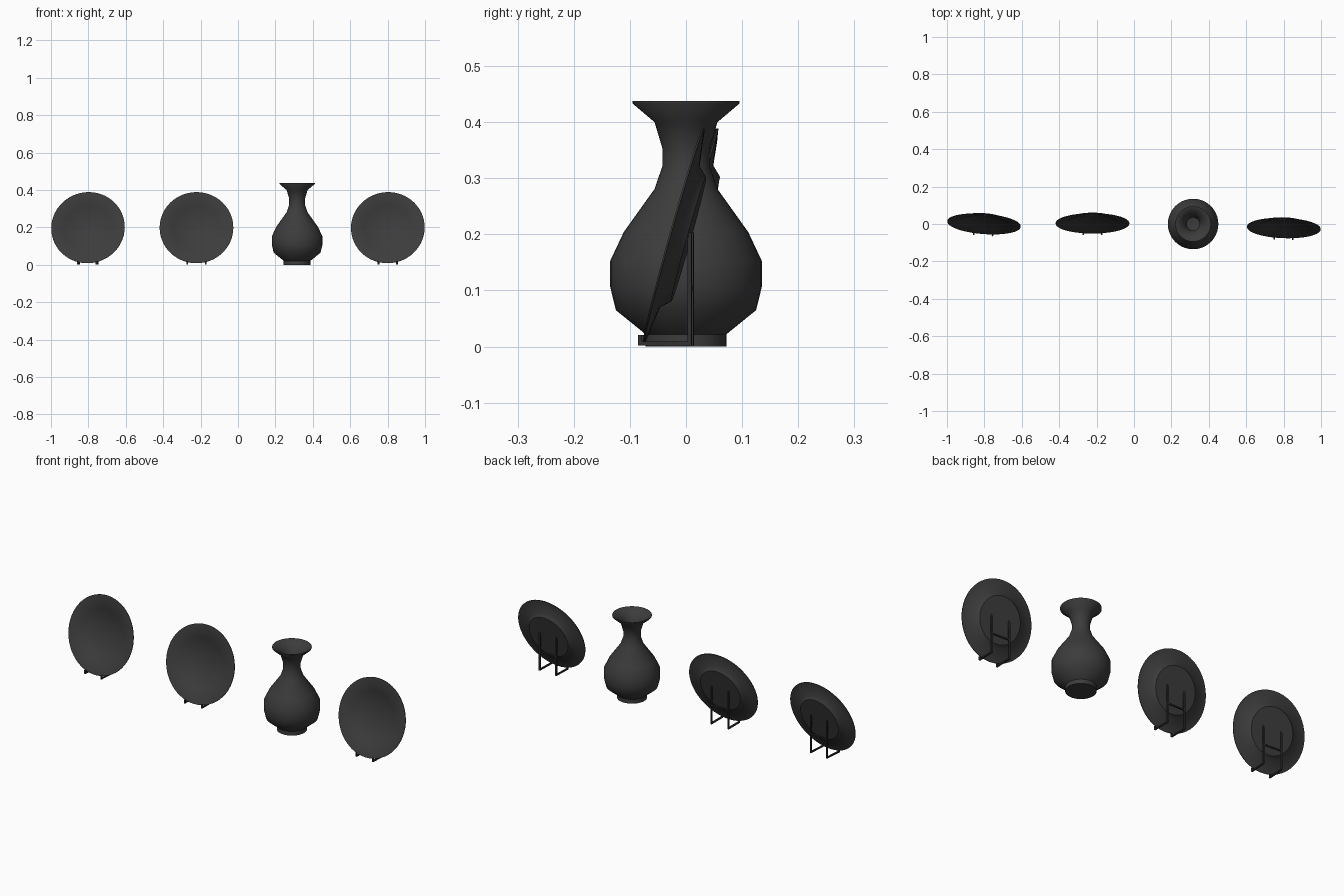
import bpy, bmesh, math
from mathutils import Matrix, Vector

old = bpy.data.objects.get("Cube")
if old:
    bpy.data.objects.remove(old, do_unlink=True)


def make_material(name, value):
    m = bpy.data.materials.new(name)
    m.use_nodes = True
    color = (value, value, value, 1)
    m.diffuse_color = color
    m.node_tree.nodes["Principled BSDF"].inputs["Base Color"].default_value = color
    return m


ceramic = make_material("charcoal_ceramic", 0.045)
metal = make_material("dark_metal", 0.03)


def finish(bm, name, material, matrix):
    bmesh.ops.recalc_face_normals(bm, faces=bm.faces)
    mesh = bpy.data.meshes.new(name)
    bm.to_mesh(mesh)
    bm.free()
    mesh.materials.append(material)
    obj = bpy.data.objects.new(name, mesh)
    bpy.context.collection.objects.link(obj)
    obj.matrix_world = matrix
    return obj


def lathe(name, profile, steps, angle, matrix):
    """Spin a closed (radius, height) outline around the local z axis."""
    bm = bmesh.new()
    verts = [bm.verts.new((r, 0, z)) for r, z in profile]
    edges = [bm.edges.new(pair) for pair in zip(verts, verts[1:])]
    bmesh.ops.spin(bm, geom=verts + edges, axis=(0, 0, 1), cent=(0, 0, 0),
                   steps=steps, angle=2 * math.pi)
    bmesh.ops.remove_doubles(bm, verts=bm.verts, dist=0.0002)
    obj = finish(bm, name, ceramic, matrix)
    bpy.ops.object.select_all(action="DESELECT")
    obj.select_set(True)
    bpy.context.view_layer.objects.active = obj
    bpy.ops.object.shade_smooth_by_angle(angle=math.radians(angle))
    return obj


def add_bar(bm, low, high):
    low, high = Vector(low), Vector(high)
    size = Matrix.Diagonal((*(high - low), 1))
    bmesh.ops.create_cube(bm, size=1, matrix=Matrix.Translation((low + high) / 2) @ size)


# Vase: outside from the base up, over the lip, then down the inside
vase_profile = [
    (0, 0), (0.072, 0), (0.072, 0.022), (0.125, 0.065), (0.135, 0.106),
    (0.135, 0.153), (0.111, 0.204), (0.056, 0.281), (0.042, 0.322),
    (0.042, 0.353), (0.056, 0.4), (0.095, 0.433), (0.095, 0.438),
    (0.088, 0.438), (0.049, 0.404), (0.034, 0.355), (0.034, 0.32),
    (0.049, 0.277), (0.103, 0.2), (0.127, 0.15), (0.127, 0.108),
    (0.117, 0.07), (0.066, 0.028), (0, 0.028),
]
lathe("vase", vase_profile, 40, 50, Matrix.Translation((0.316, 0, 0)))

# Plate: local z points out of the front, the foot is behind
plate_profile = [
    (0, -0.028), (0.115, -0.028), (0.131, -0.011), (0.197, -0.002),
    (0.197, 0.001), (0.131, -0.006), (0.112, -0.021), (0, -0.022),
]
LEAN = math.radians(90 - 15.6)


def plate_on_stand(side, x, y, turn):
    place = Matrix.Translation((x, y, 0)) @ Matrix.Rotation(math.radians(turn), 4, "Z")
    lean = Matrix.Translation((0, 0, 0.199)) @ Matrix.Rotation(LEAN, 4, "X")
    lathe(side + "_plate", plate_profile, 56, 40, place @ lean)

    # Stand: two runners with front lips and uprights, joined by a crossbar
    bm = bmesh.new()
    t = 0.004
    for s in (-0.05, 0.05):
        add_bar(bm, (s - t, -0.062, 0.002), (s + t, 0.034, 0.009))
        add_bar(bm, (s - t, -0.062, 0.002), (s + t, -0.055, 0.021))
        add_bar(bm, (s - t, 0.027, 0.002), (s + t, 0.034, 0.203))
    add_bar(bm, (-0.05, 0.027, 0.1), (0.05, 0.034, 0.107))
    finish(bm, side + "_plate_stand", metal, place)


plate_on_stand("right", -0.802, 0, -4.3)
plate_on_stand("middle", -0.222, 0.003, 0)
plate_on_stand("left", 0.801, -0.022, -2)
